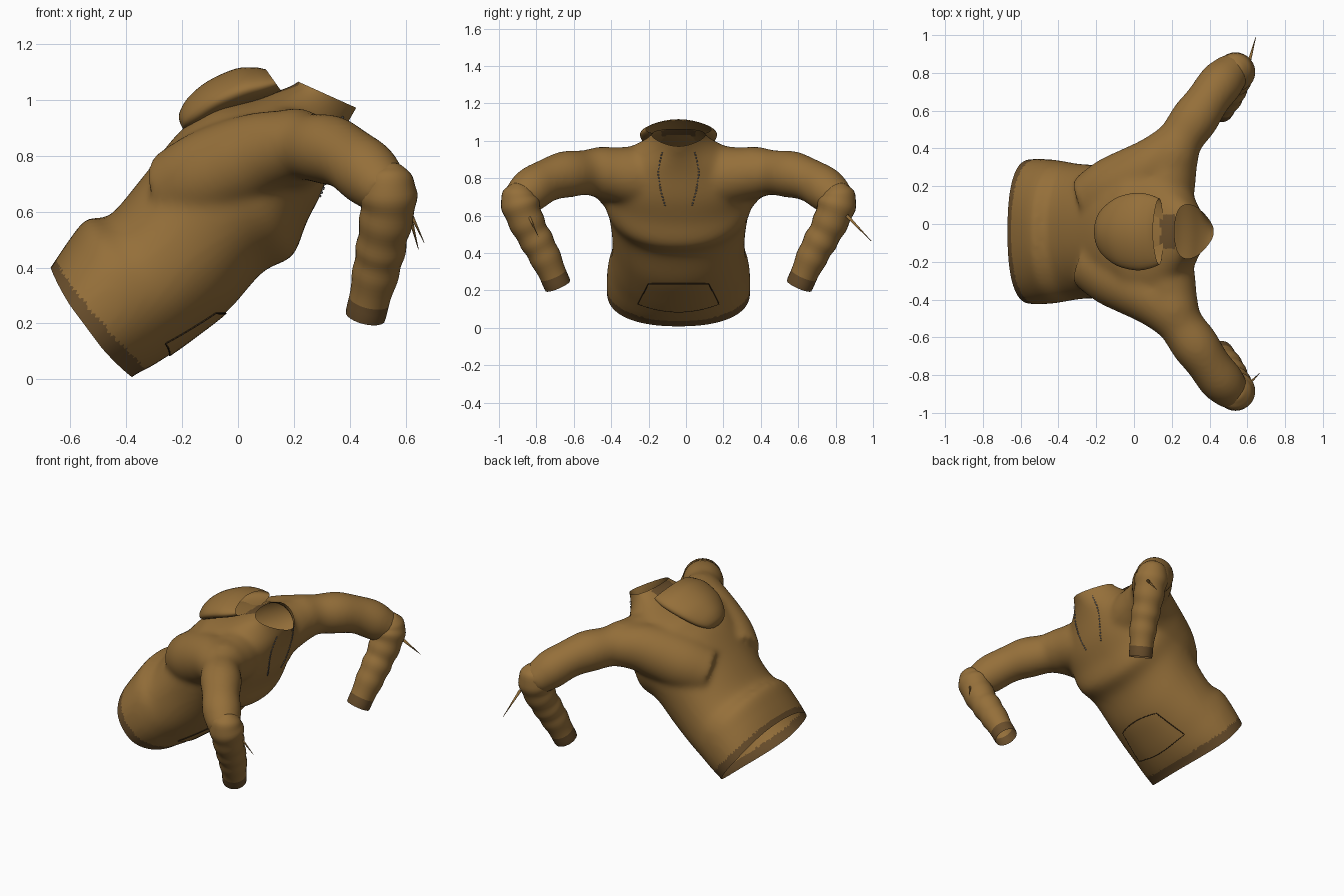
import bpy, bmesh, math
from mathutils import Vector
from mathutils.bvhtree import BVHTree

if "Cube" in bpy.data.objects:
    bpy.data.objects.remove(bpy.data.objects["Cube"])


def material(name, rgb):
    m = bpy.data.materials.new(name)
    m.use_nodes = True
    m.diffuse_color = (*rgb, 1)
    b = m.node_tree.nodes["Principled BSDF"]
    b.inputs["Base Color"].default_value = (*rgb, 1)
    b.inputs["Roughness"].default_value = 0.9
    return m


cloth = material("brown cloth", (0.30, 0.16, 0.042))
trim = material("dark brown trim", (0.14, 0.075, 0.024))
seam = material("seam brown", (0.035, 0.02, 0.008))
cord = material("grey cord", (0.18, 0.175, 0.18))
parts = []


def make(name, bm, mats):
    me = bpy.data.meshes.new(name)
    bm.to_mesh(me)
    bm.free()
    ob = bpy.data.objects.new(name, me)
    bpy.context.collection.objects.link(ob)
    for m in mats:
        me.materials.append(m)
    for p in me.polygons:
        p.use_smooth = True
    parts.append(ob)
    return ob


def dense(rows, k=4):
    """Catmull-Rom refinement of a list of number tuples."""
    out = []
    for i in range(len(rows) - 1):
        a, b, c, d = (rows[max(0, min(len(rows) - 1, i + j))] for j in (-1, 0, 1, 2))
        for s in range(k):
            t = s / k
            out.append(tuple(0.5 * (2 * q + (r - p) * t + (2*p - 5*q + 4*r - w) * t*t
                                    + (3*q - p - 3*r + w) * t**3)
                             for p, q, r, w in zip(a, b, c, d)))
    return out + [rows[-1]]


def ring(c, u, v, n=28, power=1.0, tip=0.0):
    """Oval section; tip narrows it towards +u and widens it towards -u."""
    f = lambda q: math.copysign(abs(q) ** power, q)
    angles = [2 * math.pi * i / n for i in range(n)]
    return [c + u * f(math.cos(a)) + v * f(math.sin(a)) * (1 - tip * math.cos(a)) for a in angles]


def loft(bm, rings, start=False, end=False):
    vs = [[bm.verts.new(p) for p in r] for r in rings]
    n = len(vs[0])
    for k, (a, b) in enumerate(zip(vs, vs[1:])):
        for i in range(n):
            f = bm.faces.new((a[i], a[(i + 1) % n], b[(i + 1) % n], b[i]))
            # the last stretch of an open sleeve is its cuff
            f.material_index = 1 if not end and k >= len(vs) - 4 else 0
    if start:
        bm.faces.new(vs[0][::-1])
    if end:
        bm.faces.new(vs[-1])
    bmesh.ops.recalc_face_normals(bm, faces=bm.faces)


def body_rings(rows, power):
    """Rows hold back x, z, front x, z, half width and tip."""
    for bx, bz, fx, fz, w, tip in rows:
        b, f = Vector((bx, 0, bz)), Vector((fx, 0, fz))
        yield ring((b + f) / 2, (f - b) / 2, Vector((0, w, 0)), 40, power, tip)


def tube_rings(rows, wrinkle=0.0):
    """Rows hold x, y, z and radius."""
    pts = [Vector(r[:3]) for r in rows]
    for i, r in enumerate(rows):
        d = (pts[min(i + 1, len(pts) - 1)] - pts[max(i - 1, 0)]).normalized()
        u = d.cross(Vector((1, 0, 0))).normalized()
        rad = r[3] * (1 + wrinkle * math.sin(i * 0.95))
        yield ring(pts[i], u * rad, d.cross(u) * rad)


def mirrored(rows, s):
    return [(r[0], r[1] * s, *r[2:]) for r in rows]


# Torso, shoulder blades and upper sleeves, fused into one smooth skin
torso = [(-.70, .36, -.41, -.03, .38, 0), (-.67, .40, -.38, .01, .385, 0),
         (-.61, .49, -.32, .04, .385, 0), (-.54, .575, -.24, .09, .375, 0),
         (-.46, .585, -.15, .155, .36, 0), (-.34, .725, -.03, .25, .355, 0),
         (-.22, .875, .09, .385, .375, 0), (-.14, .94, .195, .44, .395, 0),
         (-.08, .975, .245, .56, .40, 0), (0, .99, .305, .68, .38, 0),
         (.06, 1.0, .35, .82, .30, .1), (.14, 1.03, .39, .91, .19, .3),
         (.22, 1.065, .43, .975, .13, .48), (.245, 1.12, .455, 1.03, .125, .48)]
upper = [(.14, .16, .80, .16), (.185, .32, .82, .152), (.21, .42, .832, .134),
         (.26, .51, .83, .124), (.345, .63, .815, .122), (.43, .75, .765, .117),
         (.5, .83, .70, .11), (.535, .865, .665, .088), (.55, .88, .65, .045)]
blade = [(-.24, .15, .66, .15), (-.12, .22, .715, .17), (0, .285, .77, .165),
         (.1, .35, .81, .15), (.19, .43, .828, .13), (.27, .52, .828, .11)]
solid = bmesh.new()
loft(solid, list(body_rings(dense(torso), 0.92)), True, True)
for s in (1, -1):
    for rows in (upper, blade):
        b2 = bmesh.new()
        loft(b2, list(tube_rings(dense(mirrored(rows, s)), 0.035 if rows is upper else 0)),
             True, True)
        tmp = bpy.data.meshes.new("sleeve_part")
        b2.to_mesh(tmp)
        b2.free()
        solid.from_mesh(tmp)
        bpy.data.meshes.remove(tmp)
core = make("body_core", solid, [cloth])
rm = core.modifiers.new("fuse", 'REMESH')
rm.mode, rm.voxel_size = 'VOXEL', 0.014
sm = core.modifiers.new("soften", 'SMOOTH')
sm.factor, sm.iterations = 0.5, 24
dg = bpy.context.evaluated_depsgraph_get()
bm = bmesh.new()
bm.from_mesh(core.evaluated_get(dg).to_mesh())
parts.remove(core)
bpy.data.objects.remove(core)

# Open the waist and the neck
hem_p, hem_n = Vector((-.525, 0, .205)), Vector((-.39, 0, -.29)).normalized()
neck_p, neck_n = Vector((.32, 0, 1.017)), Vector((.41, 0, .91)).normalized()
for p, n in ((hem_p, hem_n), (neck_p, neck_n)):
    bmesh.ops.bisect_plane(bm, geom=bm.verts[:] + bm.edges[:] + bm.faces[:],
                           plane_co=p, plane_no=n, clear_outer=True)
for f in bm.faces:
    c = f.calc_center_median()
    hem = (hem_p - c).dot(hem_n) < 0.06 - 0.07 * c.z
    nape = .14 < c.x < .22 and abs(c.y) < .09 and f.normal.z > .5
    f.material_index = int(hem or nape)
# The hem dips a little at the sides
for v in bm.verts:
    near = max(0, 1 - (hem_p - v.co).dot(hem_n) / 0.12)
    v.co += hem_n * 0.025 * near * min(1, (v.co.y / 0.36) ** 2)
tree = BVHTree.FromBMesh(bm)
make("sweater_body", bm, [cloth, trim])

# Forearm sleeves with cuffs
fore = [(.535, .85, .768, .02), (.537, .852, .75, .065), (.537, .852, .69, .1),
        (.535, .83, .61, .098), (.52, .79, .52, .09), (.505, .745, .44, .087),
        (.485, .7, .35, .08), (.455, .645, .225, .07)]
for s, side in ((1, "left"), (-1, "right")):
    bm = bmesh.new()
    loft(bm, list(tube_rings(dense(mirrored(fore, s), 6), 0.03)), start=True)
    make(side + "_forearm_sleeve", bm, [cloth, trim])

# Hood lying on the upper back, open towards the neck
hood = [(-.207, .915, -.195, .892, .03, -.2), (-.21, .95, -.175, .895, .085, -.2),
        (-.18, 1.005, -.13, .91, .135, -.25), (-.11, 1.065, -.06, .945, .18, -.25),
        (-.01, 1.11, .03, .98, .2, -.25), (.06, 1.115, .1, 1.005, .19, -.25),
        (.1, 1.108, .155, 1.03, .17, -.25)]
bm = bmesh.new()
loft(bm, list(body_rings(dense(hood), 1.0)), start=True)
make("hood", bm, [cloth, cloth])


def on_front(y, z, lift):
    """Point on the front of the body, found along x."""
    hit, n, _, _ = tree.ray_cast(Vector((1, y, z)), Vector((-1, 0, 0)))
    return hit + n * lift


def line_on_front(name, dashes, radius, mat):
    """Thin tubes on the front, one for each list of (y, z) points."""
    cu = bpy.data.curves.new(name, 'CURVE')
    cu.dimensions, cu.bevel_depth, cu.bevel_resolution = '3D', radius, 1
    for yz in dashes:
        sp = cu.splines.new('POLY')
        sp.points.add(len(yz) - 1)
        for q, (y, z) in zip(sp.points, yz):
            q.co = (*on_front(y, z, radius), 1)
    cu.materials.append(mat)
    ob = bpy.data.objects.new(name, cu)
    bpy.context.collection.objects.link(ob)
    parts.append(ob)


# Front pocket panel with its seam
bm = bmesh.new()
N = 12
flat = []
for j in range(N + 1):
    t = j / N
    row = []
    for i in range(N + 1):
        s = 2 * i / N - 1
        low = .088 + .042 * s * s
        row.append((s * (.215 - .055 * t), low + (.238 - low) * t))
    flat.append(row)
grid = [[bm.verts.new(on_front(y, z, .005)) for y, z in row] for row in flat]
for a, b in zip(grid, grid[1:]):
    for i in range(N):
        bm.faces.new((a[i], a[i + 1], b[i + 1], b[i]))
make("front_pocket", bm, [cloth])
border = flat[0] + [r[-1] for r in flat] + flat[-1][::-1] + [r[0] for r in flat[::-1]]
line_on_front("pocket_seam", [border], .003, seam)

# Two dashed drawstrings hanging from the neck
for s, side in ((1, "left"), (-1, "right")):
    path = dense([(.085 * s, .94), (.107 * s, .84), (.095 * s, .74), (.07 * s, .65)], 12)
    line_on_front(side + "_drawstring", [path[i:i + 2] for i in range(0, len(path) - 1, 2)],
                  .004, cord)

# Thin cloth spikes at the elbows
for name, base, tip in (("left_elbow_spike", (.61, .9, .6), (.645, 1.03, .465)),
                        ("right_elbow_spike", (.6, -.815, .63), (.665, -.75, .49))):
    bm = bmesh.new()
    loft(bm, list(tube_rings([(*base, .009), (*tip, .001)])), True, True)
    make(name, bm, [cloth])

for ob in parts:
    ob.location.y = -0.04
